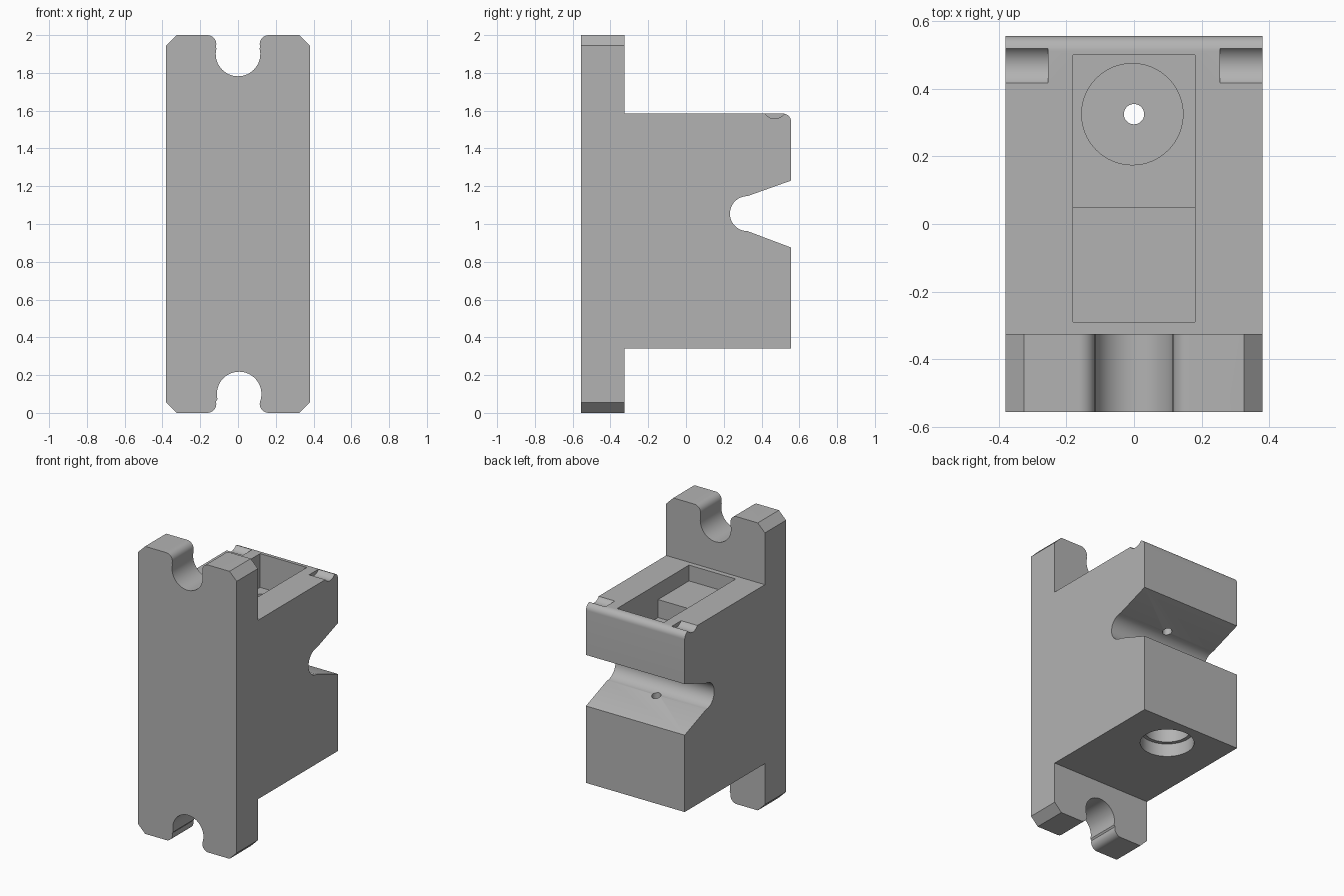
import bpy, math
from mathutils import Vector

cube = bpy.data.objects.get("Cube")
if cube:
    bpy.data.objects.remove(cube, do_unlink=True)

grey = bpy.data.materials.new("plain grey")
grey.use_nodes = True
colour = (0.45, 0.45, 0.45, 1)
grey.diffuse_color = colour
grey.node_tree.nodes["Principled BSDF"].inputs["Base Color"].default_value = colour


def arc(cx, cy, r, start, end, n=16):
    angles = [math.radians(start + (end - start) * i / n) for i in range(n + 1)]
    return [(cx + r * math.cos(a), cy + r * math.sin(a)) for a in angles]


def prism(name, outline, axis, lo, hi):
    """Extrude a closed outline along one axis; outline uses the other two in order."""
    def place(p, d):
        c = list(p)
        c.insert(axis, d)
        return Vector(c)
    n = len(outline)
    verts = [place(p, lo) for p in outline] + [place(p, hi) for p in outline]
    faces = [list(range(n)), list(range(n, 2 * n))[::-1]]
    faces += [[i, i + n, (i + 1) % n + n, (i + 1) % n] for i in range(n)]
    mesh = bpy.data.meshes.new(name)
    mesh.from_pydata(verts, [], faces)
    obj = bpy.data.objects.new(name, mesh)
    bpy.context.collection.objects.link(obj)
    bpy.context.view_layer.objects.active = obj
    bpy.ops.object.select_all(action='DESELECT')
    obj.select_set(True)
    bpy.ops.object.mode_set(mode='EDIT')
    bpy.ops.mesh.select_all(action='SELECT')
    bpy.ops.mesh.normals_make_consistent(inside=False)
    bpy.ops.object.mode_set(mode='OBJECT')
    mesh.materials.append(grey)
    return obj


def box(name, x0, x1, y0, y1, z0, z1):
    return prism(name, [(x0, y0), (x1, y0), (x1, y1), (x0, y1)], 2, z0, z1)


def bore(name, x, r, z0, z1):
    return prism(name, arc(x, hole_y, r, 0, 360, 64)[:-1], 2, z0, z1)


def combine(target, tool, operation):
    mod = target.modifiers.new("cut", 'BOOLEAN')
    mod.operation, mod.object, mod.solver = operation, tool, 'EXACT'
    bpy.context.view_layer.objects.active = target
    bpy.ops.object.modifier_apply(modifier=mod.name)
    bpy.data.objects.remove(tool, do_unlink=True)


front, step, back = -0.557, -0.325, 0.557
top, bottom = 1.585, 0.34
hole_y = 0.325

# Side profile: tall face plate, deep body, rounded rear edge and flared rear groove
side = [(front, 0), (step, 0), (step, bottom), (back, bottom), (back, 0.875)]
side += arc(0.325, 1.055, 0.0925, 270, 90, 24)
side += [(back, 1.23)] + arc(back - 0.045, top - 0.045, 0.045, 0, 90, 10)
side += [(step, top), (step, 2), (front, 2)]
body = prism("mounting_block", side, 0, -0.5, 0.5)


# Front outline: chamfered corners and a keyhole notch with rounded lips at each end
def end_outline(cx):
    pts = [(0.38, 1.945), (0.325, 2)]
    pts += arc(0.163, 1.952, 0.048, 90, 195, 12)
    pts += arc(cx, 1.9, 0.118, 14, -194, 32)
    pts += arc(-0.163, 1.952, 0.048, -15, 90, 12)
    return pts + [(-0.325, 2), (-0.38, 1.945)]


outline = end_outline(0) + [(x, 2 - z) for x, z in reversed(end_outline(0.006))]
combine(body, prism("front_outline", outline, 1, -0.8, 0.8), 'INTERSECT')

# Top pocket: shallow front shelf and deeper rear well with a round seat
combine(body, box("shelf_cut", -0.18, 0.18, -0.29, 0.1, 1.475, 1.8), 'DIFFERENCE')
combine(body, box("well_cut", -0.18, 0.18, 0.05, 0.5, 1.35, 1.8), 'DIFFERENCE')
combine(body, bore("seat_cut", -0.005, 0.15, 1.3, 1.4), 'DIFFERENCE')

# Small through hole and stepped recess underneath
combine(body, bore("through_hole", 0, 0.03, 0.2, 1.5), 'DIFFERENCE')
combine(body, bore("recess_mouth", 0, 0.17, 0.2, 0.43), 'DIFFERENCE')
combine(body, bore("recess_core", 0, 0.145, 0.4, 0.72), 'DIFFERENCE')

# Shallow curved notches at the rear top corners
for sign in (-1, 1):
    lo, hi = sorted((sign * 0.255, sign * 0.5))
    scoop = arc(0.469, 1.621, 0.063, 0, 360, 48)[:-1]
    combine(body, prism("corner_scoop", scoop, 0, lo, hi), 'DIFFERENCE')

bpy.ops.object.select_all(action='DESELECT')
body.select_set(True)
bpy.context.view_layer.objects.active = body
bpy.ops.object.shade_smooth_by_angle(angle=math.radians(25))
